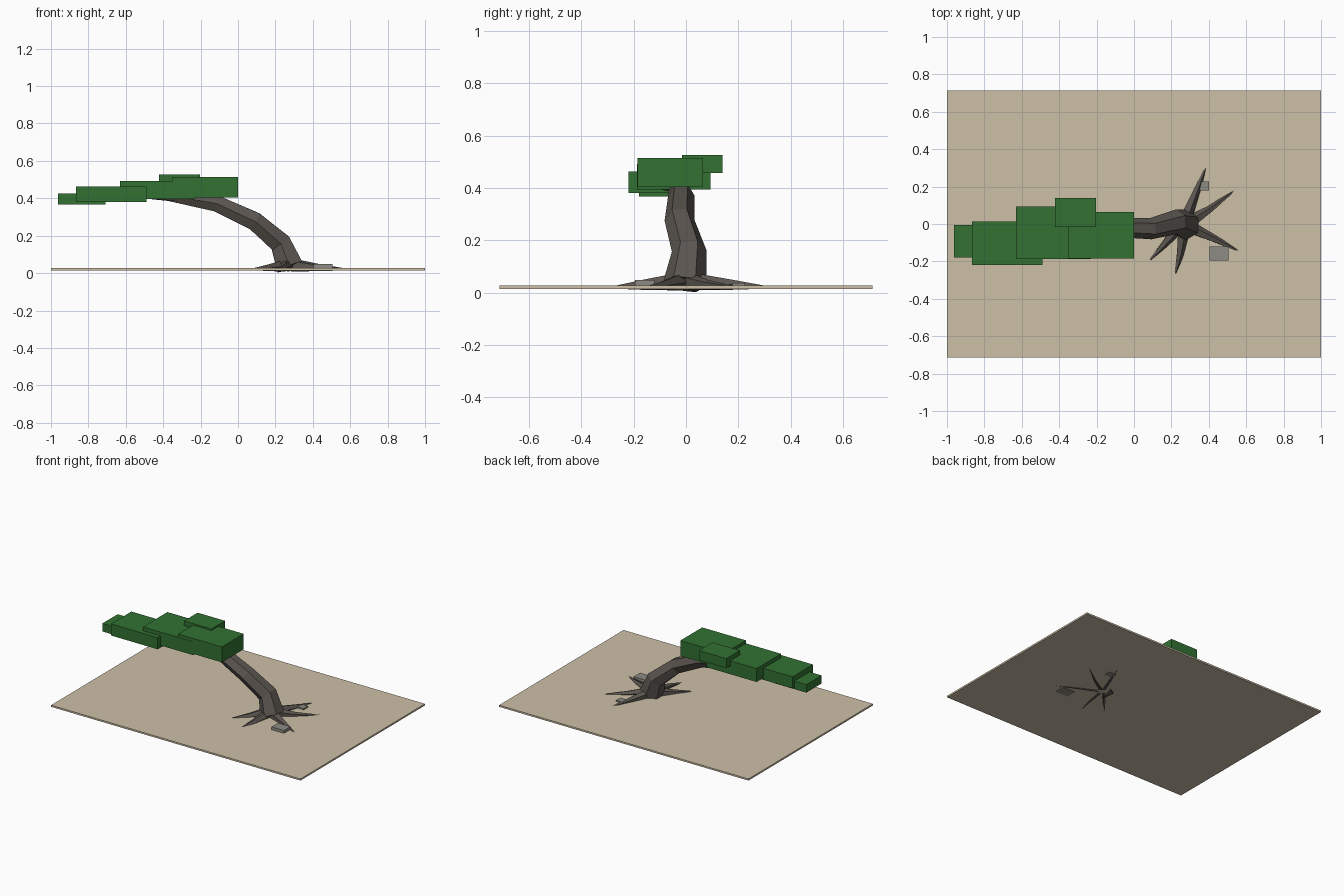
import bpy, bmesh, math
from mathutils import Vector

if "Cube" in bpy.data.objects:
    bpy.data.objects.remove(bpy.data.objects["Cube"])


def material(name, rgb):
    m = bpy.data.materials.new(name)
    m.diffuse_color = (*rgb, 1)
    m.use_nodes = True
    m.node_tree.nodes["Principled BSDF"].inputs["Base Color"].default_value = m.diffuse_color
    return m


BARK = material("bark", (0.105, 0.092, 0.08))
LEAF = material("leaf", (0.032, 0.165, 0.032))
SAND = material("sand", (0.61, 0.53, 0.39))
STONE = material("stone", (0.27, 0.26, 0.23))


def add_object(name, bm, mat):
    bmesh.ops.recalc_face_normals(bm, faces=bm.faces)
    me = bpy.data.meshes.new(name)
    bm.to_mesh(me)
    bm.free()
    me.materials.append(mat)
    ob = bpy.data.objects.new(name, me)
    bpy.context.collection.objects.link(ob)
    return ob


def box(name, x, y, z, mat):
    """Box from its (min, max) range on each axis."""
    bm = bmesh.new()
    bmesh.ops.create_cube(bm, size=1)
    for v in bm.verts:
        v.co = [(r[0] + r[1]) / 2 + c * (r[1] - r[0]) for c, r in zip(v.co, (x, y, z))]
    return add_object(name, bm, mat)


def limb(name, path, radii, mat, sides=6):
    """Faceted tapering tube; each ring is square to the path."""
    pts = [Vector(p) for p in path]
    bm = bmesh.new()
    rings = []
    for i, p in enumerate(pts):
        t = (pts[min(i + 1, len(pts) - 1)] - pts[max(i - 1, 0)]).normalized()
        ref = Vector((0, 1, 0)) if abs(t.y) < 0.7 else Vector((1, 0, 0))
        u = (ref - t * ref.dot(t)).normalized()
        w = t.cross(u)
        rings.append([bm.verts.new(p + radii[i] * (u * math.cos(a) + w * math.sin(a)))
                      for a in (2 * math.pi * k / sides for k in range(sides))])
    for a, b in zip(rings, rings[1:]):
        for k in range(sides):
            n = (k + 1) % sides
            bm.faces.new((a[k], a[n], b[n], b[k]))
    bm.faces.new(rings[0])
    bm.faces.new(rings[-1])
    return add_object(name, bm, mat)


# Ground slab
box("ground", (-1, 1), (-0.713, 0.713), (0.015, 0.027), SAND)

# Leaning trunk and hidden side branch
limb("trunk", [(0.277, -0.005, 0.033), (0.227, 0.012, 0.16), (0.09, -0.025, 0.277),
               (-0.115, -0.018, 0.372), (-0.37, -0.03, 0.415), (-0.6, -0.06, 0.425)],
     [0.083, 0.066, 0.057, 0.05, 0.034, 0.018], BARK)
limb("side_branch", [(-0.3, -0.03, 0.405), (-0.42, -0.08, 0.41), (-0.56, -0.13, 0.425)],
     [0.025, 0.02, 0.01], BARK)

# Surface roots: mid point and tip in plan
roots = [((0.275, 0.03), (0.335, 0.18), (0.395, 0.33)),
         ((0.30, 0.01), (0.405, 0.078), (0.565, 0.20)),
         ((0.30, -0.02), (0.43, -0.08), (0.592, -0.16)),
         ((0.265, -0.03), (0.245, -0.165), (0.215, -0.293)),
         ((0.245, -0.01), (0.165, -0.105), (0.063, -0.218))]
for i, (start, mid, tip) in enumerate(roots):
    limb(f"root_{i + 1}", [(*start, 0.042), (*mid, 0.03), (*tip, 0.019)],
         [0.035, 0.02, 0.003], BARK, 5)

# Flat foliage pads
pads = [((-0.35, 0.0), (-0.185, 0.064), (0.403, 0.515)),
        ((-0.422, -0.202), (-0.015, 0.14), (0.457, 0.526)),
        ((-0.632, -0.23), (-0.187, 0.094), (0.395, 0.492)),
        ((-0.865, -0.49), (-0.22, 0.014), (0.38, 0.464)),
        ((-0.962, -0.708), (-0.18, -0.005), (0.368, 0.426))]
for i, p in enumerate(pads):
    box(f"foliage_pad_{i + 1}", *p, LEAF)

# Stones
box("front_stone", (0.405, 0.505), (-0.195, -0.12), (0.012, 0.048), STONE)
box("back_stone", (0.337, 0.402), (0.178, 0.226), (0.013, 0.037), STONE)
